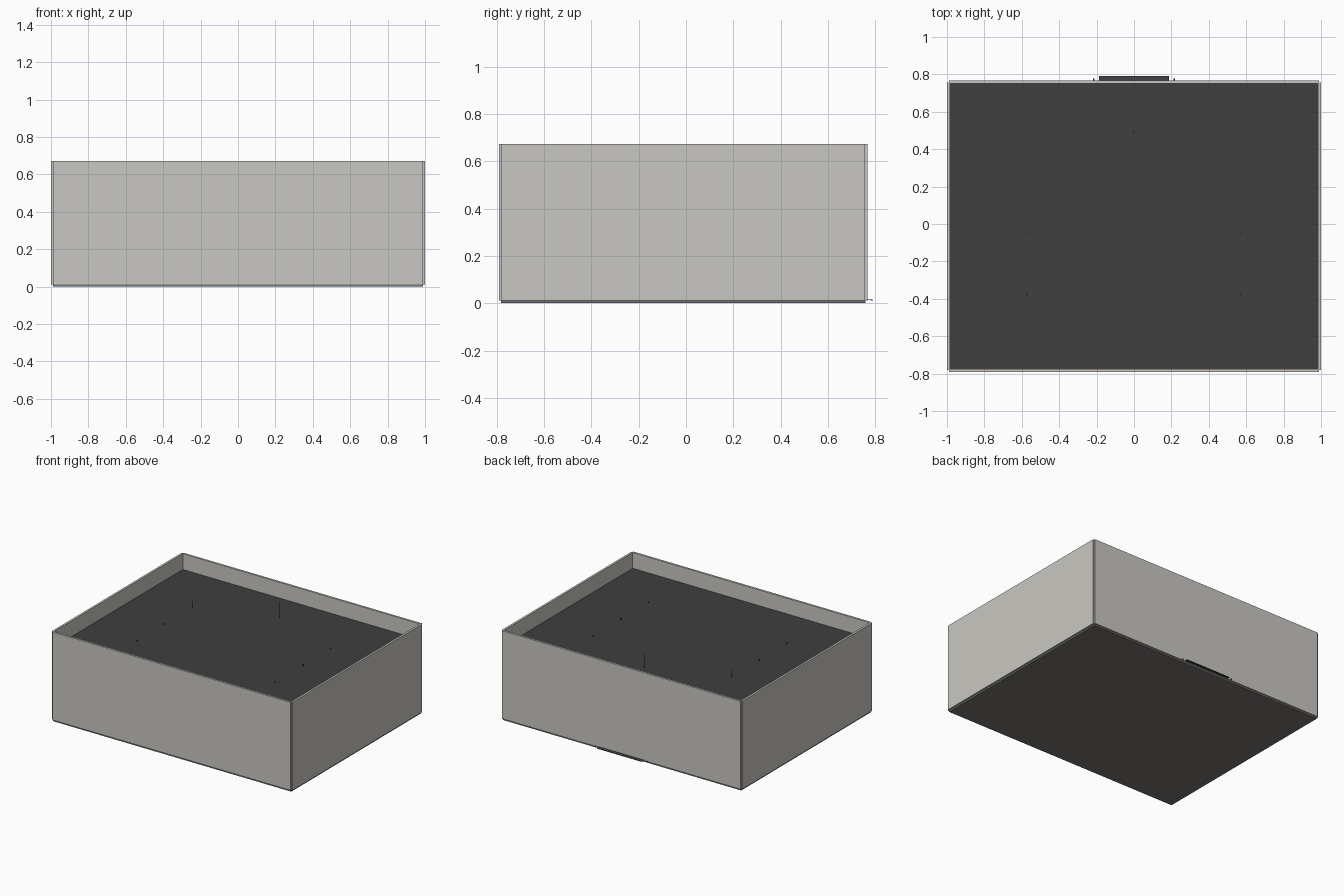
import bpy, bmesh

if "Cube" in bpy.data.objects:
    bpy.data.objects.remove(bpy.data.objects["Cube"])

def material(name, rgb):
    m = bpy.data.materials.new(name)
    m.diffuse_color = (*rgb, 1)
    m.use_nodes = True
    m.node_tree.nodes["Principled BSDF"].inputs["Base Color"].default_value = m.diffuse_color
    return m

stone = material("pale grey", (0.585, 0.575, 0.54))
dark = material("charcoal", (0.05, 0.05, 0.05))
mid = material("mid grey", (0.185, 0.172, 0.163))

YC = -0.0115  # middle of the box in depth

def finish(name, bm, mat):
    bmesh.ops.recalc_face_normals(bm, faces=bm.faces)
    me = bpy.data.meshes.new(name)
    bm.to_mesh(me)
    bm.free()
    me.materials.append(mat)
    ob = bpy.data.objects.new(name, me)
    bpy.context.collection.objects.link(ob)
    return ob

def outline(hx, hy, c):
    """Rectangle with a small square notch of size c in each corner."""
    pts = []
    for sx, sy in ((1, -1), (1, 1), (-1, 1), (-1, -1)):
        corner = [(hx - c, hy), (hx - c, hy - c), (hx, hy - c)]
        if sx * sy > 0:
            corner.reverse()
        pts += [(sx * x, sy * y + YC) for x, y in corner]
    return pts

def slab(name, hx, hy, z0, z1, mat):
    bm = bmesh.new()
    bmesh.ops.create_cube(bm, size=1)
    for v in bm.verts:
        v.co = (v.co.x * 2 * hx, v.co.y * 2 * hy + YC, z1 if v.co.z > 0 else z0)
    return finish(name, bm, mat)

# Four walls as one hollow band with notched corners
bm = bmesh.new()
loops = []
for hx, hy, c, z in ((1, 0.7785, 0.01, 0.012), (1, 0.7785, 0.01, 0.673),
                     (0.984, 0.7625, 0.001, 0.673), (0.984, 0.7625, 0.001, 0.012)):
    loops.append([bm.verts.new((x, y, z)) for x, y in outline(hx, hy, c)])
for a, b in zip(loops, loops[1:] + loops[:1]):
    for i in range(12):
        j = (i + 1) % 12
        bm.faces.new((a[i], a[j], b[j], b[i]))
finish("walls", bm, stone)

# Bottom plate and raised inner deck
slab("bottom_plate", 0.99, 0.7705, 0.0, 0.012, mid)
slab("inner_deck", 0.984, 0.7625, 0.543, 0.555, dark)

# Thin pins standing on the deck, with a small collar at the foot
def pin(name, x, y, height):
    bm = bmesh.new()
    for r, z0, z1 in ((0.001, 0.553, 0.555 + height), (0.0025, 0.553, 0.567)):
        made = bmesh.ops.create_cone(bm, cap_ends=True, segments=8,
                                     radius1=r, radius2=r * 0.7, depth=z1 - z0)
        bmesh.ops.translate(bm, verts=made["verts"], vec=(x, y, (z0 + z1) / 2))
    finish(name, bm, dark)

for side in (-1, 1):
    for k in (-1, 0, 1):
        pin("side_pin", side * 0.575, -0.05 + 0.327 * k, 0.085)
pin("back_pin", 0, 0.495, 0.115)

# Pull tab sloping out from the bottom of the back wall, with a pivot at each end
bm = bmesh.new()
bmesh.ops.create_cube(bm, size=1)
for v in bm.verts:
    back = v.co.y > 0
    v.co = (v.co.x * 0.375, 0.79 if back else 0.762,
            (0.013 if back else 0.016) + v.co.z * 0.003)
finish("pull_tab", bm, dark)
for side in (-1, 1):
    bm = bmesh.new()
    bmesh.ops.create_cube(bm, size=1)
    for v in bm.verts:
        v.co = (side * 0.215 + v.co.x * 0.006, 0.772 + v.co.y * 0.014, 0.015 + v.co.z * 0.003)
    finish("tab_pivot", bm, dark)
